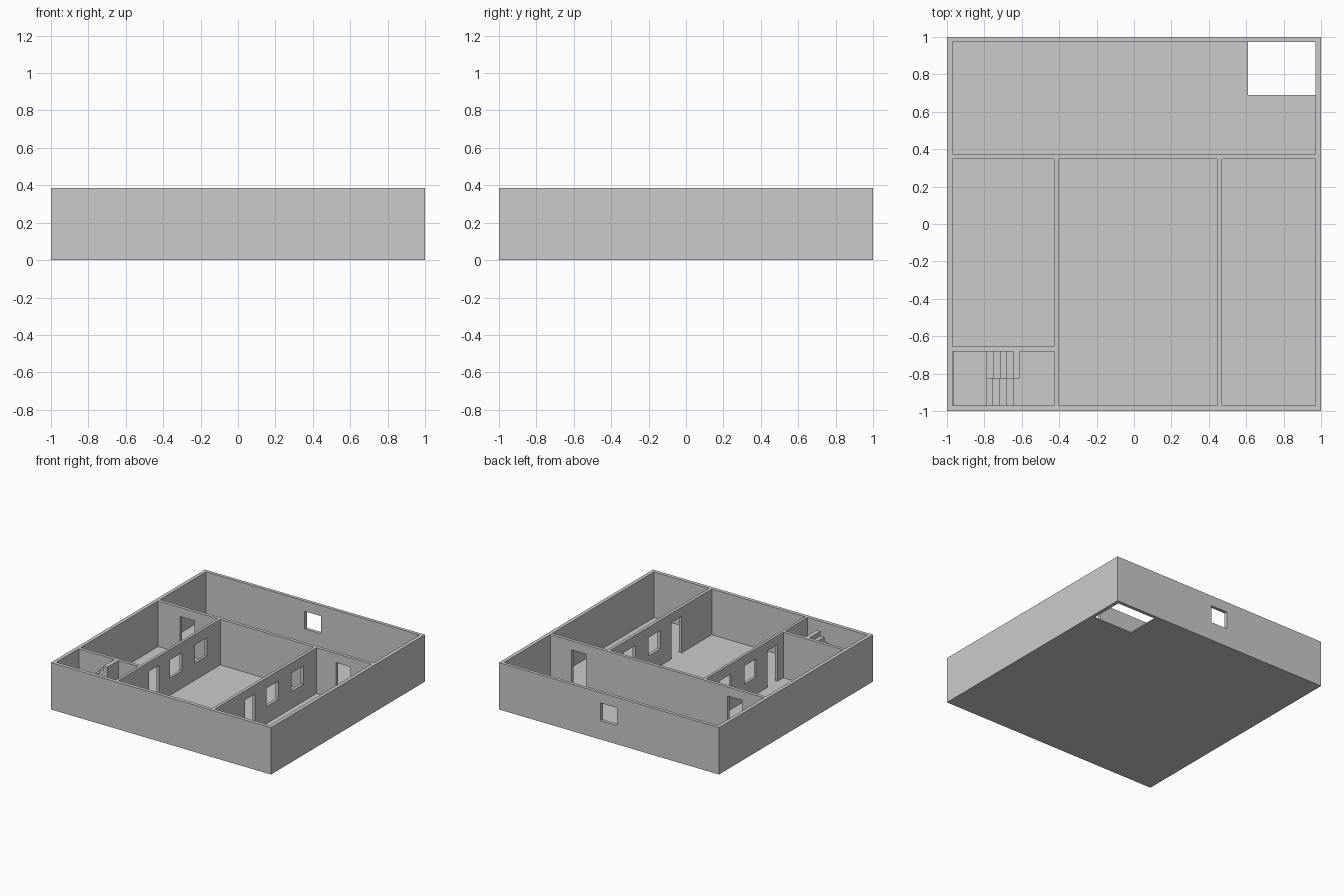
import bpy, bmesh

if "Cube" in bpy.data.objects:
    bpy.data.objects.remove(bpy.data.objects["Cube"])

FLOOR, TOP = 0.01, 0.385
SILL, LINTEL, DOOR_TOP = 0.155, 0.30, 0.31


def finish(bm, name):
    bmesh.ops.recalc_face_normals(bm, faces=bm.faces)
    me = bpy.data.meshes.new(name)
    bm.to_mesh(me)
    bm.free()
    ob = bpy.data.objects.new(name, me)
    bpy.context.collection.objects.link(ob)
    return ob


def box(name, x0, x1, y0, y1, z0, z1):
    bm = bmesh.new()
    bmesh.ops.create_cube(bm, size=1)
    for v in bm.verts:
        v.co = (x1 if v.co.x > 0 else x0, y1 if v.co.y > 0 else y0, z1 if v.co.z > 0 else z0)
    return finish(bm, name)


def cut(target, *bounds):
    cutter = box("cutter", *bounds)
    cutter.hide_render = True
    mod = target.modifiers.new("cut", "BOOLEAN")
    mod.operation, mod.solver, mod.object = "DIFFERENCE", "EXACT", cutter
    bpy.context.view_layer.objects.active = target
    bpy.ops.object.modifier_apply(modifier=mod.name)
    bpy.data.objects.remove(cutter)


def flight(name, x, step, count, y0, y1, first):
    """Solid stair flight rising along x in 'step' direction."""
    riser = (TOP - FLOOR) / 10
    pts = [(x, FLOOR)]
    for i in range(count):
        z = FLOOR + riser * (first + i)
        pts += [(x + step * i, z), (x + step * (i + 1), z)]
    pts.append((x + step * count, FLOOR))
    bm = bmesh.new()
    face = bm.faces.new([bm.verts.new((px, y0, pz)) for px, pz in pts])
    ext = bmesh.ops.extrude_face_region(bm, geom=[face])
    for v in ext["geom"]:
        if isinstance(v, bmesh.types.BMVert):
            v.co.y = y1
    return finish(bm, name)


# Floor slab with stairwell opening
floor = box("floor", -1, 1, -1, 1, 0, FLOOR)
cut(floor, 0.61, 0.97, 0.69, 0.973, -0.1, 0.1)

# Walls: solid block with the rooms taken out
walls = box("walls", -1, 1, -1, 1, FLOOR, TOP)
for x0, x1, y0, y1 in [
    (-0.97, 0.97, 0.375, 0.973),      # back hall
    (-0.97, -0.427, -0.655, 0.348),   # left room
    (-0.97, -0.427, -0.97, -0.682),   # stair room
    (-0.405, 0.445, -0.97, 0.348),    # main room
    (0.47, 0.97, -0.97, 0.348),       # right room
]:
    cut(walls, x0, x1, y0, y1, -0.1, 0.6)

# Door and two windows in each side partition
for x0, x1 in [(-0.46, -0.37), (0.41, 0.50)]:
    cut(walls, x0, x1, -0.578, -0.448, -0.05, DOOR_TOP)
    for y in (-0.225, 0.1):
        cut(walls, x0, x1, y - 0.077, y + 0.077, SILL - 0.005, LINTEL)

# Doors into the back hall and the outside window
for x in (-0.705, 0.712):
    cut(walls, x - 0.067, x + 0.067, 0.32, 0.40, -0.05, DOOR_TOP)
cut(walls, -0.075, 0.075, 0.95, 1.05, SILL, LINTEL)

# U-shaped staircase
flight("lower_stairs", -0.645, -0.036, 4, -0.97, -0.825, 1)
box("stair_landing", -0.965, -0.789, -0.97, -0.682, FLOOR, FLOOR + (TOP - FLOOR) / 2)
flight("upper_stairs", -0.789, 0.036, 5, -0.825, -0.682, 6)
